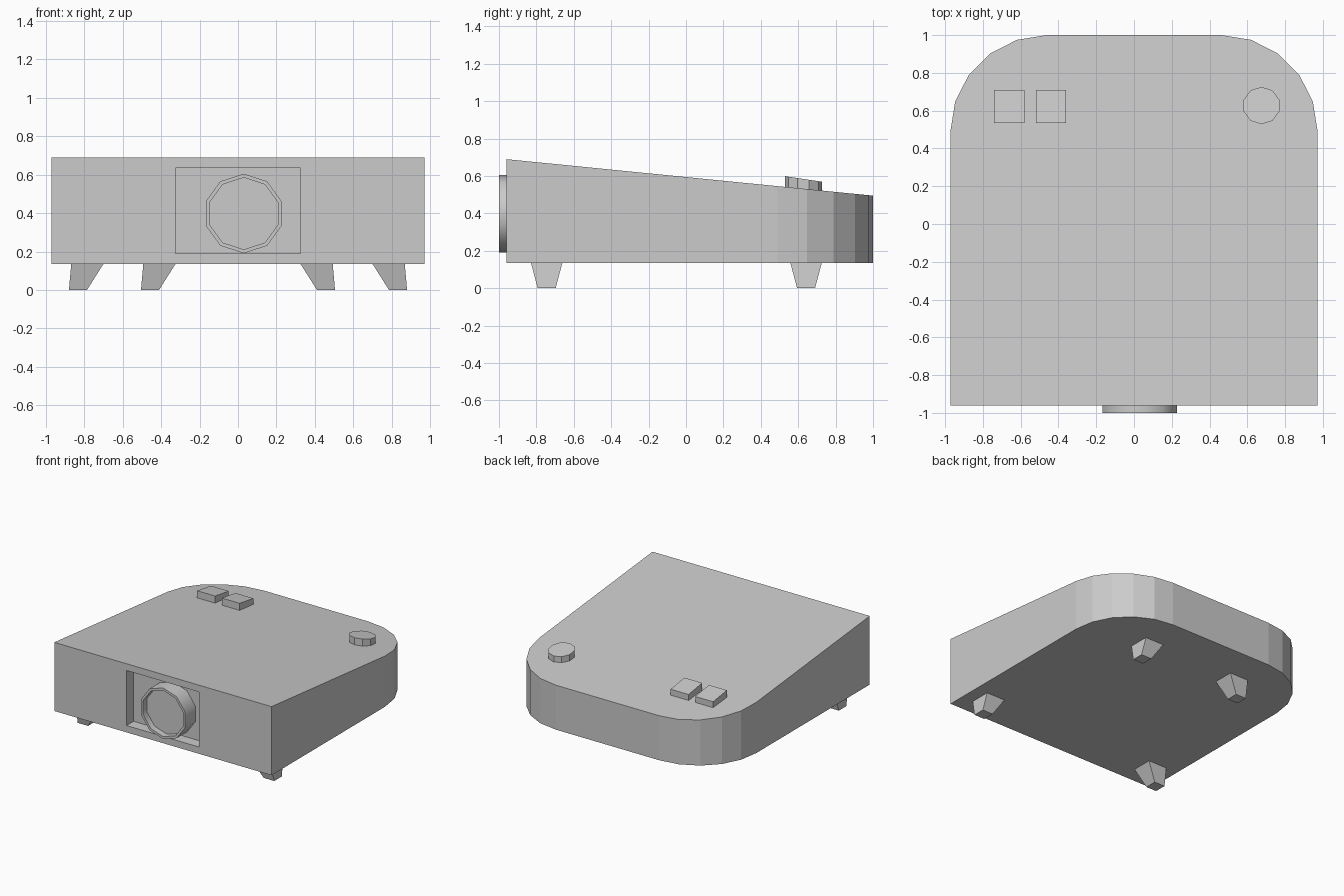
import bpy, bmesh
from math import sin, cos, pi, radians

if "Cube" in bpy.data.objects:
    bpy.data.objects.remove(bpy.data.objects["Cube"])

grey = bpy.data.materials.new("plain grey")
grey.use_nodes = True
grey.diffuse_color = (0.6, 0.6, 0.6, 1)
grey.node_tree.nodes["Principled BSDF"].inputs["Base Color"].default_value = (0.6, 0.6, 0.6, 1)


def loft(name, rings):
    """Skin matching rings of points and cap both ends."""
    bm = bmesh.new()
    loops = [[bm.verts.new(p) for p in ring] for ring in rings]
    n = len(loops[0])
    for a, b in zip(loops, loops[1:]):
        for i in range(n):
            j = (i + 1) % n
            bm.faces.new((a[i], a[j], b[j], b[i]))
    bm.faces.new(loops[0][::-1])
    bm.faces.new(loops[-1])
    bmesh.ops.recalc_face_normals(bm, faces=bm.faces)
    mesh = bpy.data.meshes.new(name)
    bm.to_mesh(mesh)
    bm.free()
    mesh.materials.append(grey)
    obj = bpy.data.objects.new(name, mesh)
    bpy.context.collection.objects.link(obj)
    return obj


def rect(x0, x1, y0, y1):
    return [(x0, y0), (x1, y0), (x1, y1), (x0, y1)]


def circle(cx, cy, r, n=10):
    return [(cx + r * sin(2 * pi * i / n), cy + r * cos(2 * pi * i / n)) for i in range(n)]


def at_z(outline, z):
    return [(x, y, z) for x, y in outline]


def at_y(outline, y):
    return [(x, y, z) for x, z in outline]


def roof(y):
    return 0.69 - 0.0995 * (y + 0.96)


# Body: rounded rear corners and a sloping roof
half, front, radius = 0.972, -0.96, 0.51
arc = [(half - radius + radius * cos(radians(18 * i)),
        1 - radius + radius * sin(radians(18 * i))) for i in range(6)]
outline = [(-half, front), (half, front)] + arc + [(-x, y) for x, y in reversed(arc)]
body = loft("body", [at_z(outline, 0.135), [(x, y, roof(y)) for x, y in outline]])

# Rectangular recess in the front
opening = rect(-0.325, 0.325, 0.19, 0.635)
cutter = loft("recess_cutter", [at_y(opening, -1.1), at_y(opening, -0.87)])
cutter.hide_render = True
cut = body.modifiers.new("recess", "BOOLEAN")
cut.operation = "DIFFERENCE"
cut.solver = "EXACT"
cut.object = cutter
bpy.context.view_layer.objects.active = body
bpy.ops.object.modifier_apply(modifier=cut.name)
bpy.data.objects.remove(cutter)

# Lens barrel with a sunken glass
outer, inner = circle(0.03, 0.398, 0.207), circle(0.03, 0.398, 0.187)
lens = loft("lens", [at_y(outer, -0.87), at_y(outer, -1), at_y(inner, -1), at_y(inner, -0.95)])
bpy.ops.object.select_all(action="DESELECT")
lens.select_set(True)
bpy.context.view_layer.objects.active = lens
bpy.ops.object.shade_smooth_by_angle(angle=radians(40))


# Raised controls on the roof
def control(name, shape):
    loft(name, [[(x, y, roof(y) - 0.02) for x, y in shape],
                [(x, y, 0.599 - 0.15 * (y - 0.53)) for x, y in shape]])


control("outer_button", rect(-0.74, -0.58, 0.535, 0.71))
control("inner_button", rect(-0.52, -0.36, 0.535, 0.71))
control("knob", circle(0.675, 0.627, 0.099))

# Splayed tapered feet
for place, x, y in (("front", 0.70, -0.745), ("rear", 0.325, 0.642)):
    for side, s in (("left", 1), ("right", -1)):
        top = rect(s * x, s * (x + 0.168), y - 0.084, y + 0.084)
        tip = rect(s * (x + 0.086), s * (x + 0.18), y - 0.048, y + 0.048)
        loft(f"{place}_{side}_foot", [at_z(tip, 0), at_z(top, 0.136)])
